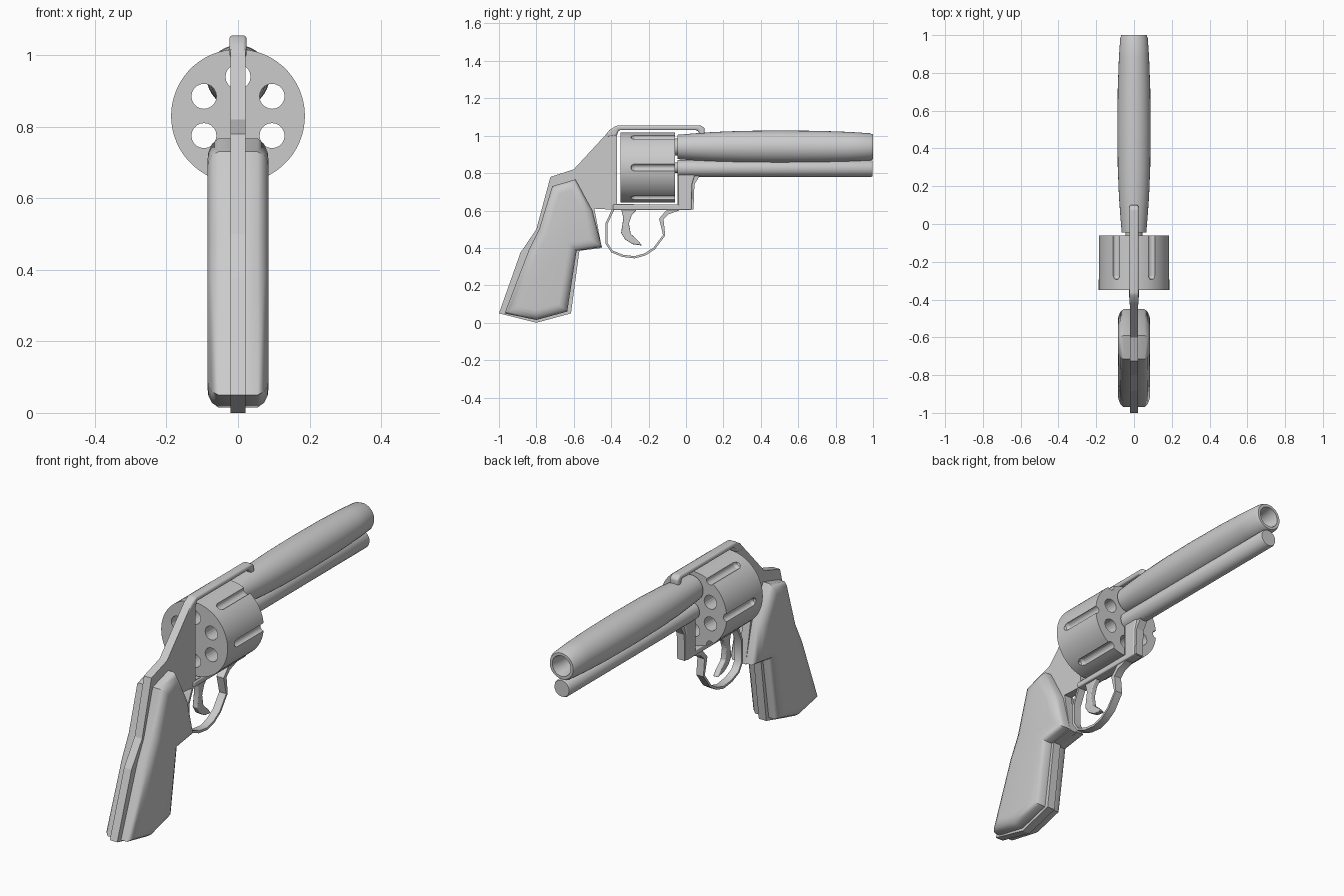
import bpy, bmesh, math
from mathutils import Vector, Matrix

if "Cube" in bpy.data.objects:
    bpy.data.objects.remove(bpy.data.objects["Cube"])

steel = bpy.data.materials.new("grey_steel")
steel.diffuse_color = (0.6, 0.6, 0.6, 1)
steel.use_nodes = True
steel.node_tree.nodes["Principled BSDF"].inputs["Base Color"].default_value = steel.diffuse_color


def finish(name, bm, smooth=True, angle=35):
    bmesh.ops.recalc_face_normals(bm, faces=bm.faces)
    me = bpy.data.meshes.new(name)
    bm.to_mesh(me)
    bm.free()
    ob = bpy.data.objects.new(name, me)
    bpy.context.collection.objects.link(ob)
    me.materials.append(steel)
    bpy.ops.object.select_all(action='DESELECT')
    ob.select_set(True)
    bpy.context.view_layer.objects.active = ob
    if smooth:
        bpy.ops.object.shade_smooth_by_angle(angle=math.radians(angle))
    return ob


def skin(bm, loops, closed=False):
    """Bridge equal-length loops of points; cap the ends unless closed."""
    rows = [[bm.verts.new(p) for p in lp] for lp in loops]
    n = len(rows[0])
    pairs = list(zip(rows, rows[1:])) + ([(rows[-1], rows[0])] if closed else [])
    for a, b in pairs:
        for i in range(n):
            j = (i + 1) % n
            bm.faces.new((a[i], a[j], b[j], b[i]))
    if not closed:
        bm.faces.new(rows[0])
        bm.faces.new(rows[-1][::-1])


def plate(name, outline, half, bevel=0.0):
    """Side outline (y, z) extruded evenly across x."""
    bm = bmesh.new()
    skin(bm, [[(x, y, z) for y, z in outline] for x in (-half, half)])
    ob = finish(name, bm, bevel > 0)
    if bevel:
        m = ob.modifiers.new("round", 'BEVEL')
        m.width, m.segments, m.limit_method = bevel, 3, 'ANGLE'
    return ob


def lathe(name, profile, zc, closed=False, seg=32):
    """Profile (y, radius) turned round a lengthwise axis."""
    bm = bmesh.new()
    ang = [2 * math.pi * i / seg for i in range(seg)]
    skin(bm, [[(r * math.cos(a), y, zc + r * math.sin(a)) for a in ang]
              for y, r in profile], closed)
    return finish(name, bm)


def inset(outline, d):
    """Move every edge of an outline inward by d."""
    pts = [Vector(p) for p in outline]
    n = len(pts)
    area = sum(pts[i].x * pts[(i + 1) % n].y - pts[(i + 1) % n].x * pts[i].y for i in range(n))
    s = 1 if area > 0 else -1
    out = []
    for i in range(n):
        e1 = (pts[i] - pts[i - 1]).normalized()
        e2 = (pts[(i + 1) % n] - pts[i]).normalized()
        n1, n2 = Vector((-e1.y, e1.x)) * s, Vector((-e2.y, e2.x)) * s
        out.append(pts[i] + (n1 + n2) * (d / max(0.4, 1 + n1.dot(n2))))
    return [(p.x, p.y) for p in out]


# frame with grip core, cylinder window and front post
plate("frame", [
    (-1.0, 0.05), (-0.885, 0.375), (-0.80, 0.50), (-0.725, 0.78), (-0.60, 0.82),
    (-0.42, 1.015), (-0.37, 1.04), (-0.37, 0.635), (-0.045, 0.63), (-0.045, 0.80),
    (0.09, 0.80), (0.07, 0.78), (0.045, 0.74), (0.04, 0.605), (-0.40, 0.605),
    (-0.49, 0.61), (-0.45, 0.40), (-0.57, 0.385), (-0.615, 0.05), (-0.80, 0.0)], 0.021)

# rounded strap over the cylinder
plate("top_strap", [
    (-0.44, 0.99), (-0.41, 1.03), (-0.37, 1.055), (0.08, 1.055), (0.10, 1.04),
    (0.10, 1.005), (0.075, 1.005), (0.06, 1.03), (-0.36, 1.03), (-0.37, 1.0)], 0.024, 0.009)

# lower rail thickening and front yoke
plate("lower_rail", [(-0.39, 0.603), (-0.39, 0.632), (0.03, 0.632), (0.03, 0.603)], 0.027, 0.006)
plate("yoke", [(-0.04, 0.61), (-0.04, 0.80), (0.05, 0.80), (0.032, 0.74), (0.03, 0.61)], 0.027, 0.006)

# grip panels, mirrored
grip = [(-0.97, 0.05), (-0.84, 0.39), (-0.785, 0.50), (-0.715, 0.73), (-0.59, 0.767),
        (-0.50, 0.60), (-0.45, 0.405), (-0.585, 0.385), (-0.635, 0.06), (-0.80, 0.015)]
for side, label in ((1, "right_grip"), (-1, "left_grip")):
    bm = bmesh.new()
    skin(bm, [[(side * x, y, z) for y, z in inset(grip, d)]
              for x, d in ((0.015, 0), (0.055, 0), (0.073, 0.013), (0.083, 0.033), (0.085, 0.05))])
    finish(label, bm, angle=45)

# barrel with open bore, and the rod beneath it
BZ = 0.94
outer = [(-0.06, 0.045), (-0.045, 0.045), (-0.045, 0.065), (0.05, 0.073), (0.15, 0.08),
         (0.3, 0.086), (0.5, 0.088), (0.72, 0.086), (0.88, 0.08), (0.985, 0.073), (1.0, 0.066)]
lathe("barrel", outer + [(1.0, 0.052), (0.94, 0.042), (-0.06, 0.036)], BZ, closed=True)
lathe("under_barrel_rod", [(-0.045, 0.045), (0.99, 0.045), (0.998, 0.041)], 0.825)
lathe("cylinder_axle", [(-0.10, 0.028), (-0.03, 0.028)], 0.83, seg=20)

# cylinder drum: six chambers and six outer flutes cut out
CZ = 0.83
drum = lathe("cylinder_drum", [(-0.35, 0.187), (-0.06, 0.187)], CZ, seg=60)
bm = bmesh.new()
for k in range(6):
    for radius, r, y0, y1, off in ((0.11, 0.035, -0.45, 0.05, 30), (0.188, 0.02, -0.275, 0.05, 0)):
        a = math.radians(60 * k + off)
        cx, cz = radius * math.cos(a), CZ + radius * math.sin(a)
        prof = [(y0, r), (y1, r)]
        if off == 0:
            prof = [(y0 - 0.02, 0.004), (y0 - 0.016, 0.012)] + prof
        skin(bm, [[(cx + q * math.cos(t * math.pi / 10), y, cz + q * math.sin(t * math.pi / 10))
                   for t in range(20)] for y, q in prof])
cutter = finish("drum_cutter", bm, False)
cutter.hide_render = True
mod = drum.modifiers.new("cut", 'BOOLEAN')
mod.operation, mod.solver, mod.object = 'DIFFERENCE', 'EXACT', cutter
bpy.context.view_layer.objects.active = drum
bpy.ops.object.modifier_apply(modifier="cut")
bpy.data.objects.remove(cutter)

# trigger guard band
path = [(-0.385, 0.615), (-0.425, 0.53), (-0.425, 0.425), (-0.397, 0.382), (-0.34, 0.358),
        (-0.275, 0.350), (-0.22, 0.365), (-0.17, 0.397), (-0.117, 0.468), (-0.132, 0.555),
        (-0.10, 0.59), (-0.04, 0.612)]
bm = bmesh.new()
rings = []
for i, p in enumerate(path):
    a, b = Vector(path[max(i - 1, 0)]), Vector(path[min(i + 1, len(path) - 1)])
    t = (b - a).normalized()
    nrm = Vector((-t.y, t.x)) * (0.006 if i < 9 else 0.012)
    rings.append([(x, p[0] + s * nrm.x, p[1] + s * nrm.y)
                  for x, s in ((-0.02, -1), (0.02, -1), (0.02, 1), (-0.02, 1))])
skin(bm, rings)
finish("trigger_guard", bm, angle=40)

# trigger
plate("trigger", [
    (-0.35, 0.62), (-0.335, 0.56), (-0.347, 0.48), (-0.325, 0.445), (-0.285, 0.42), (-0.235, 0.413),
    (-0.255, 0.438), (-0.295, 0.475), (-0.305, 0.53), (-0.29, 0.575), (-0.25, 0.62)], 0.014, 0.004)
